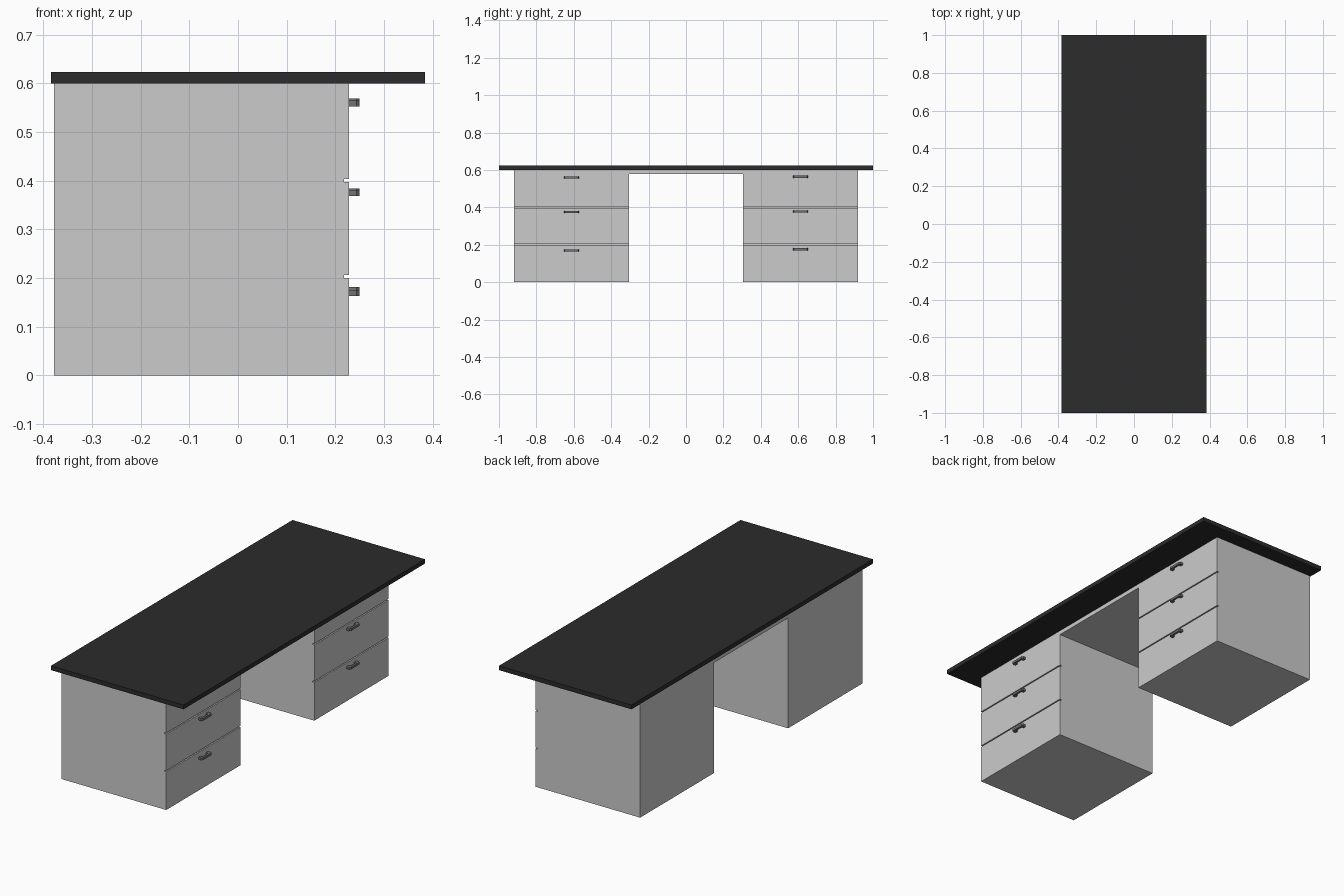
import bpy, bmesh
from mathutils import Vector

if "Cube" in bpy.data.objects:
    bpy.data.objects.remove(bpy.data.objects["Cube"])


def material(name, rgb):
    m = bpy.data.materials.new(name)
    m.diffuse_color = (*rgb, 1)
    m.use_nodes = True
    m.node_tree.nodes["Principled BSDF"].inputs["Base Color"].default_value = m.diffuse_color
    return m


def extrude_profile(name, points, offset, mat):
    """Flat outline of 3D points, extruded by an offset vector."""
    bm = bmesh.new()
    face = bm.faces.new([bm.verts.new(p) for p in points])
    res = bmesh.ops.extrude_face_region(bm, geom=[face], use_keep_orig=True)
    verts = [g for g in res["geom"] if isinstance(g, bmesh.types.BMVert)]
    bmesh.ops.translate(bm, verts=verts, vec=Vector(offset))
    bmesh.ops.recalc_face_normals(bm, faces=bm.faces)
    mesh = bpy.data.meshes.new(name)
    bm.to_mesh(mesh)
    bm.free()
    mesh.materials.append(mat)
    obj = bpy.data.objects.new(name, mesh)
    bpy.context.collection.objects.link(obj)
    return obj


def box(name, lo, hi, mat):
    outline = [(lo[0], lo[1], lo[2]), (hi[0], lo[1], lo[2]),
               (hi[0], hi[1], lo[2]), (lo[0], hi[1], lo[2])]
    return extrude_profile(name, outline, (0, 0, hi[2] - lo[2]), mat)


black = material("black_top", (0.025, 0.025, 0.025))
white = material("off_white", (0.70, 0.70, 0.68))
steel = material("dark_metal", (0.17, 0.17, 0.18))

BACK, FRONT, TOP = -0.378, 0.228, 0.60
INNER, OUTER = 0.306, 0.92

# Desktop slab
box("desktop", (-0.384, -1, TOP), (0.384, 1, 0.623), black)

# Panel bridging the knee space
box("bridge_panel", (BACK, -INNER, 0.578), (FRONT, INNER, TOP), white)

# Side profile of a drawer pedestal, with shadow gaps between drawers
profile = [(BACK, 0), (FRONT, 0)]
for z in (0.203, 0.400):
    profile += [(FRONT, z - 0.003), (FRONT - 0.01, z - 0.003),
                (FRONT - 0.01, z + 0.003), (FRONT, z + 0.003)]
profile += [(FRONT, TOP), (BACK, TOP)]

# Bow handle seen from above: wide feet with a slimmer grip bar
half = [(0.0, 0.040), (0.016, 0.040), (0.022, 0.035), (0.022, -0.035)]
handle = [(0, 0.040), (0.016, 0.040), (0.022, 0.035),
          (0.022, -0.035), (0.016, -0.040), (0, -0.040),
          (0, -0.024), (0.012, -0.022), (0.012, 0.022), (0, 0.024)]

handle_heights = {-1: (0.169, 0.375, 0.559), 1: (0.176, 0.378, 0.563)}
for side, label in ((-1, "left"), (1, "right")):
    extrude_profile(f"{label}_pedestal",
                    [(x, side * INNER, z) for x, z in profile],
                    (0, side * (OUTER - INNER), 0), white)
    yc = side * (INNER + OUTER) / 2
    for i, z in enumerate(handle_heights[side]):
        extrude_profile(f"{label}_drawer_handle_{i + 1}",
                        [(FRONT + x, yc + y, z - 0.006) for x, y in handle],
                        (0, 0, 0.012), steel)
